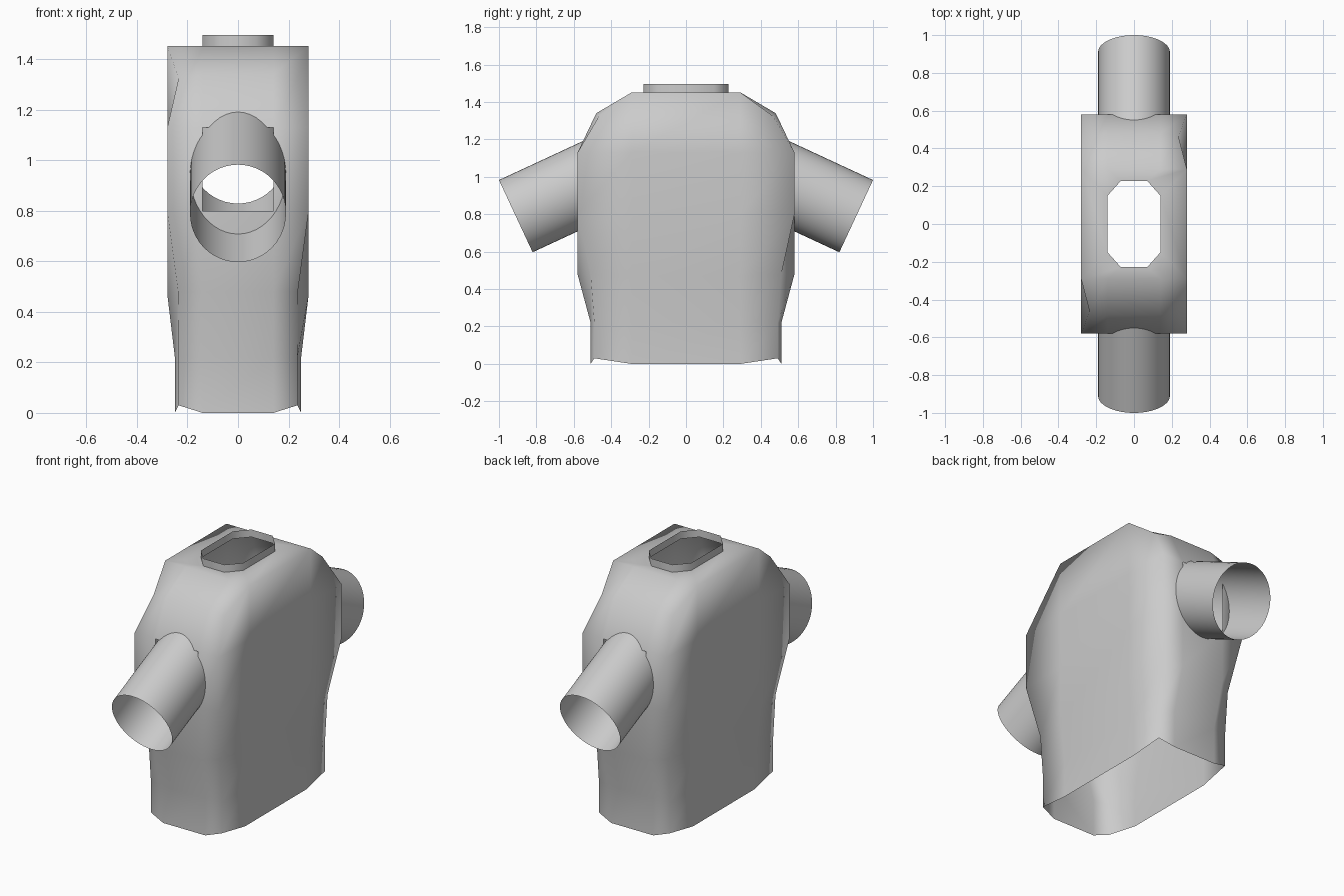
import bpy, bmesh, math
from mathutils import Vector

if "Cube" in bpy.data.objects:
    bpy.data.objects.remove(bpy.data.objects["Cube"])

fabric = bpy.data.materials.new("grey_fabric")
fabric.diffuse_color = (0.6, 0.6, 0.6, 1)
fabric.use_nodes = True
fabric.node_tree.nodes["Principled BSDF"].inputs["Base Color"].default_value = fabric.diffuse_color


def ring(front, corner, side):
    """Twelve points, counter-clockwise, from one quarter (x, y, z) of each kind."""
    pts = []
    for sx, sy in ((1, -1), (1, 1), (-1, 1), (-1, -1)):
        quarter = [(p[0] * sx, p[1] * sy, p[2]) for p in (front, corner, side)]
        pts += quarter if sx * sy < 0 else quarter[::-1]
    return pts


def loft(name, rings, holes=()):
    """Skin a stack of closed rings; holes lists (level, index) faces left open."""
    bm = bmesh.new()
    rows = [[bm.verts.new(p) for p in r] for r in rings]
    n = len(rows[0])
    for k in range(len(rows) - 1):
        for i in range(n):
            if (k, i) in holes:
                continue
            j = (i + 1) % n
            bm.faces.new((rows[k][i], rows[k][j], rows[k + 1][j], rows[k + 1][i]))
    bmesh.ops.remove_doubles(bm, verts=bm.verts, dist=0.0005)
    for f in bm.faces:
        f.smooth = True
    me = bpy.data.meshes.new(name)
    bm.to_mesh(me)
    bm.free()
    me.materials.append(fabric)
    ob = bpy.data.objects.new(name, me)
    bpy.context.collection.objects.link(ob)
    return ob


# Shirt body: open hem, arm openings front and back, open neck
neck = [(0.07, 0.228), (0.14, 0.15), (0.14, 0.15)]
body = [
    ring((0.14, 0.51, 0), (0.235, 0.49, 0.03), (0.25, 0.29, 0)),
    ring((0.14, 0.51, 0.22), (0.235, 0.49, 0.22), (0.25, 0.29, 0.22)),
    ring((0.14, 0.58, 0.48), (0.237, 0.51, 0.48), (0.28, 0.29, 0.47)),
    ring((0.14, 0.58, 0.80), (0.28, 0.58, 0.80), (0.28, 0.29, 0.80)),
    ring((0.14, 0.58, 1.13), (0.28, 0.58, 1.13), (0.28, 0.29, 1.13)),
    ring((0.14, 0.48, 1.34), (0.235, 0.465, 1.325), (0.28, 0.29, 1.452)),
    ring((0.14, 0.29, 1.452), (0.28, 0.29, 1.452), (0.28, 0.29, 1.452)),
    ring(*[(x, y, 1.452) for x, y in neck]),
]
loft("shirt_body", body, holes={(3, 5), (3, 11)})

# Upright neck band
loft("collar", [ring(*[(x, y, z) for x, y in neck]) for z in (1.452, 1.497)])

# Sleeves: open oval tubes sloping down and outward
SIDES = 48
tilt = math.radians(25)
for name, s in (("front_sleeve", -1), ("back_sleeve", 1)):
    up = Vector((0, s * math.sin(tilt), math.cos(tilt))) * 0.213
    across = Vector((s * 0.19, 0, 0))
    tube = []
    for y, z in ((0.41, 1.022), (0.91, 0.79)):
        c = Vector((0, s * y, z))
        tube.append([c + up * math.cos(a) + across * math.sin(a)
                     for a in (2 * math.pi * i / SIDES for i in range(SIDES))])
    loft(name, tube)
